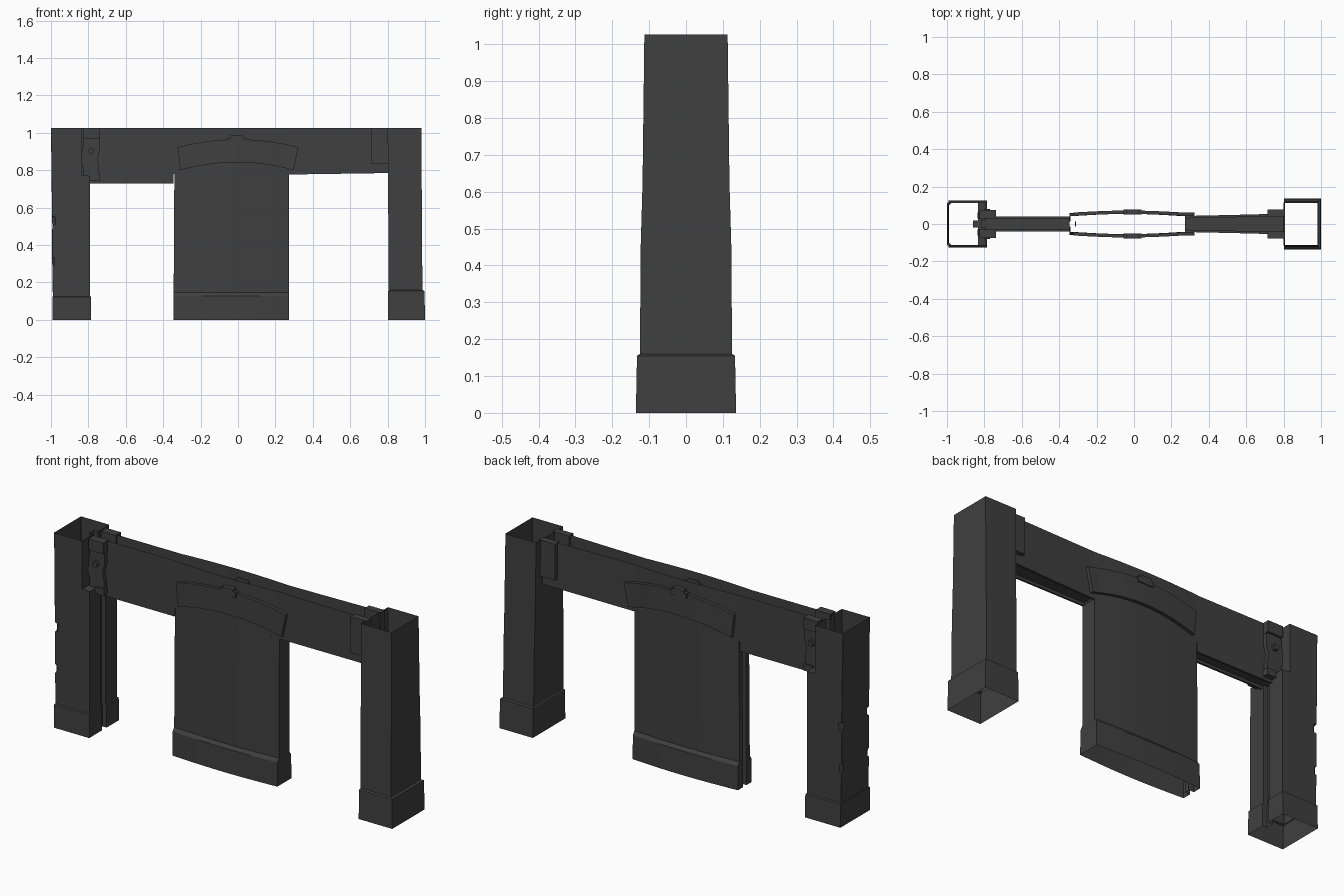
import bpy, bmesh, math

cube = bpy.data.objects.get("Cube")
if cube:
    bpy.data.objects.remove(cube, do_unlink=True)

mat = bpy.data.materials.new("dark_grey")
mat.use_nodes = True
GREY = (0.05, 0.05, 0.05, 1)
mat.diffuse_color = GREY
mat.node_tree.nodes["Principled BSDF"].inputs["Base Color"].default_value = GREY

TOP = 1.027


def finish(name, bm):
    bmesh.ops.recalc_face_normals(bm, faces=bm.faces)
    me = bpy.data.meshes.new(name)
    bm.to_mesh(me)
    bm.free()
    me.materials.append(mat)
    ob = bpy.data.objects.new(name, me)
    bpy.context.collection.objects.link(ob)
    return ob


def loft(name, rings, cap=False):
    """Skin a stack of equal closed rings, leaving the ends open unless capped."""
    bm = bmesh.new()
    rows = [[bm.verts.new(p) for p in ring] for ring in rings]
    n = len(rows[0])
    for a, b in zip(rows, rows[1:]):
        for i in range(n):
            j = (i + 1) % n
            bm.faces.new((a[i], a[j], b[j], b[i]))
    if cap:
        bm.faces.new(rows[0])
        bm.faces.new(rows[-1])
    return finish(name, bm)


def plates(name, outline, near, far):
    """Matching raised plates on the front and back from an x-z outline."""
    for side, s in (("front", -1), ("back", 1)):
        loft(f"{side}_{name}", [[(x, s * y, z) for x, z in outline]
                                for y in (near, far)], cap=True)


def box(x0, x1, z0, z1):
    return [(x0, z0), (x1, z0), (x1, z1), (x0, z1)]


def half(x):
    """Half thickness of the wall, bowed at the middle, flaring to the right."""
    if x < -0.345:
        return 0.04
    if x < 0.28:
        return 0.042 + 0.012 * math.cos((x + 0.03) / 0.315 * math.pi / 2)
    return 0.042 + 0.026 * (x - 0.28)


# Right-hand plain post, a tapering open tube with a plinth
def post_ring(z, x0, x1, h):
    return [(x0, -h, z), (x1, -h, z), (x1, h, z), (x0, h, z)]


loft("plain_post", [post_ring(*r) for r in (
    (0, 0.803, 1.0, 0.136), (0.155, 0.803, 0.997, 0.133),
    (0.16, 0.806, 0.986, 0.125), (0.45, 0.804, 0.984, 0.123),
    (0.62, 0.803, 0.983, 0.118), (TOP, 0.8, 0.98, 0.113))])


# Left-hand post, with a slot in the inner face and chipped outer corners
def slotted_ring(z, x0, x1, h, chip=0.0):
    g, d = 0.02, 0.025
    return [(x0 + chip, -h, z), (x1, -h, z), (x1, -g, z), (x1 - d, -g, z),
            (x1 - d, g, z), (x1, g, z), (x1, h, z), (x0 + chip, h, z),
            (x0, h - chip, z), (x0, chip - h, z)]


rows = [(0, -0.993, -0.785, 0.125, 0.001), (0.122, -0.993, -0.785, 0.122, 0.001),
        (0.126, -0.99, -0.79, 0.115, 0.001)]
for z, depth in ((0.31, 0.012), (0.53, 0.018)):
    rows += [(z - 0.025, -0.993, -0.79, 0.115, 0.001),
             (z - 0.02, -0.993, -0.79, 0.115, depth),
             (z + 0.02, -0.994, -0.79, 0.115, depth),
             (z + 0.025, -0.994, -0.79, 0.115, 0.001)]
rows += [(0.77, -0.997, -0.79, 0.114, 0.001), (0.772, -0.997, -0.835, 0.114, 0.001),
         (TOP, -1.0, -0.835, 0.113, 0.001)]
loft("slotted_post", [slotted_ring(*r) for r in rows])


# Central panel, bowed on both faces with a thicker foot and a slot at one end
def panel_ring(z, extra, steps=8):
    x0, x1 = -0.345 + z * 0.006, 0.272
    xs = [x0 + (x1 - x0) * i / steps for i in range(steps + 1)]
    front = [(x, -half(x) - extra, z) for x in xs]
    back = [(x, half(x) + extra, z) for x in reversed(xs)]
    slot = [(x0, 0.014, z), (x0 + 0.03, 0.014, z),
            (x0 + 0.03, -0.014, z), (x0, -0.014, z)]
    return front + back + slot


loft("centre_panel", [panel_ring(*r) for r in (
    (0, 0.016), (0.127, 0.014), (0.145, 0.001), (0.78, 0))])


# Lintel: two skins, with a recessed soffit over each opening
def lintel(name, x0, x1, z0, z1, steps, soffit=True):
    bm = bmesh.new()
    prev = None
    for i in range(steps + 1):
        t = i / steps
        x, z = x0 + (x1 - x0) * t, z0 + (z1 - z0) * t
        h = half(x)
        col = [bm.verts.new(p) for p in (
            (x, -h, TOP), (x, -h, z), (x, 0.01 - h, z), (x, 0.01 - h, z + 0.015),
            (x, h - 0.01, z + 0.015), (x, h - 0.01, z), (x, h, z), (x, h, TOP))]
        if prev:
            for k in range(7):
                if soffit or k in (0, 6):
                    bm.faces.new((prev[k], prev[k + 1], col[k + 1], col[k]))
        prev = col
    bmesh.ops.delete(bm, geom=[v for v in bm.verts if not v.link_faces], context="VERTS")
    return finish(name, bm)


lintel("left_lintel", -0.835, -0.3451, 0.73, 0.73, 1)
lintel("centre_lintel", -0.345, 0.28, 0.78, 0.78, 8, soffit=False)
lintel("right_lintel", 0.272, 0.806, 0.777, 0.785, 2)

# Arched plaques following the bow of the panel
STEPS = 12
for side, s in (("front", -1), ("back", 1)):
    rings = []
    for i in range(STEPS + 1):
        t = 2 * i / STEPS - 1
        rise = 0.042 * (1 - t * t)
        top_x, low_x = 0.323 * t, 0.303 * t - 0.006
        y0 = half(top_x)
        y1 = y0 + 0.018
        rings.append([(low_x, s * y0, 0.8 + rise), (low_x, s * y1, 0.8 + rise),
                      (top_x, s * y1, 0.923 + rise), (top_x, s * y0, 0.923 + rise)])
    loft(f"{side}_arched_plaque", rings, cap=True)
plates("plaque_tab", [(-0.055, 0.945), (0.04, 0.945), (0.04, 0.972), (0.025, 0.972),
                      (0.025, 0.985), (-0.04, 0.985), (-0.04, 0.972), (-0.055, 0.972)],
       0.05, 0.077)

# Lintel end brackets
plates("plain_bracket", box(0.715, 0.808, 0.835, TOP), 0.04, 0.077)
plates("bracket_head", box(-0.825, -0.738, 0.968, TOP), 0.03, 0.075)
plates("bracket_body", [(-0.825, 0.97), (-0.832, 0.9), (-0.838, 0.85), (-0.825, 0.8),
                        (-0.828, 0.77), (-0.745, 0.77), (-0.742, 0.82), (-0.752, 0.86),
                        (-0.738, 0.91), (-0.74, 0.97)], 0.03, 0.062)
plates("bracket_foot", box(-0.79, -0.737, 0.745, 0.78), 0.03, 0.07)
plates("bracket_bolt", [(-0.785 + 0.016 * math.cos(a * math.pi / 3),
                         0.902 + 0.016 * math.sin(a * math.pi / 3)) for a in range(6)],
       0.06, 0.08)
